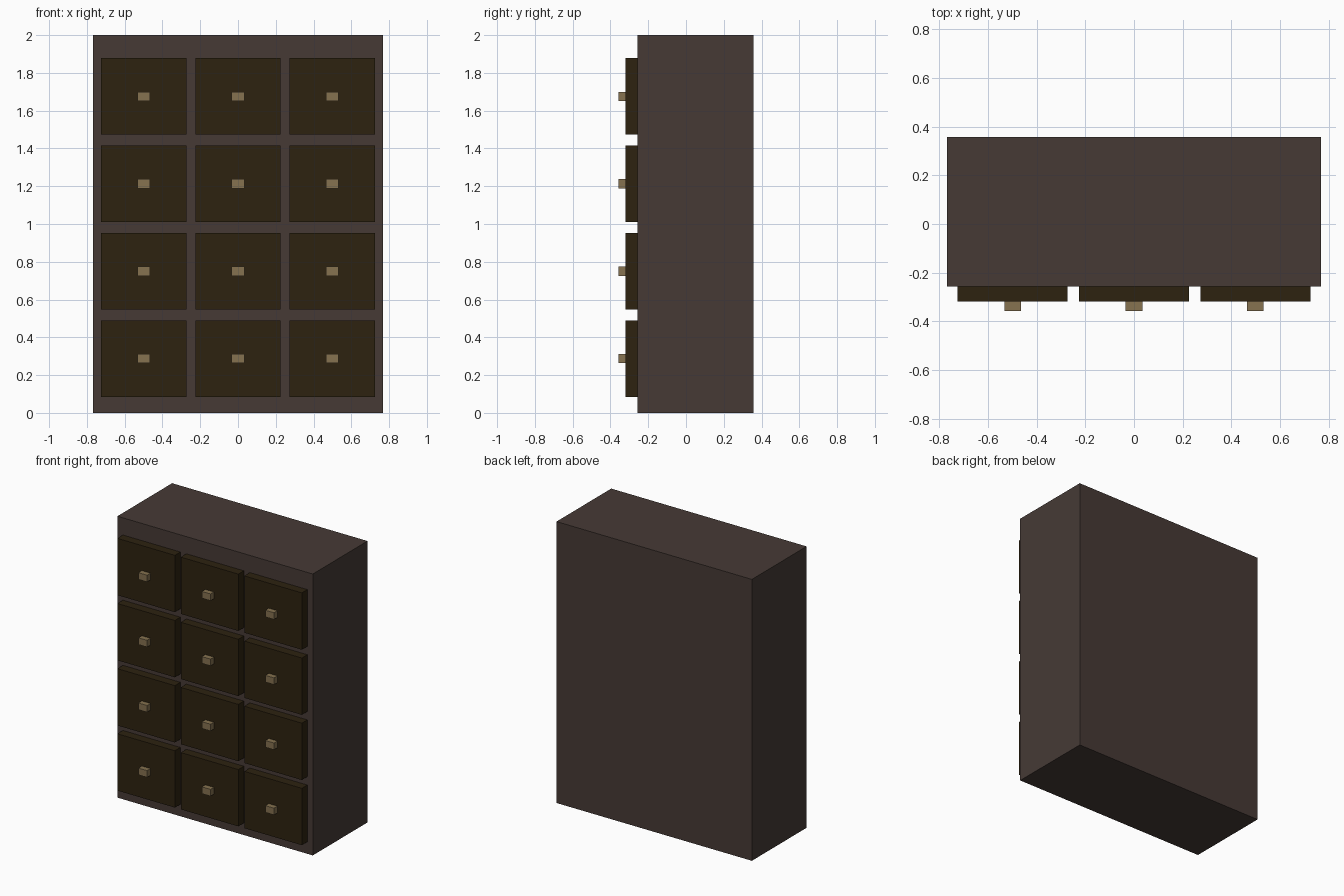
import bpy

if "Cube" in bpy.data.objects:
    bpy.data.objects.remove(bpy.data.objects["Cube"])


def material(name, rgb):
    m = bpy.data.materials.new(name)
    m.diffuse_color = (*rgb, 1)
    m.use_nodes = True
    m.node_tree.nodes["Principled BSDF"].inputs["Base Color"].default_value = m.diffuse_color
    return m


def box(name, lo, hi, mat):
    size = [b - a for a, b in zip(lo, hi)]
    centre = [(a + b) / 2 for a, b in zip(lo, hi)]
    bpy.ops.mesh.primitive_cube_add(size=1, location=centre)
    ob = bpy.context.object
    ob.name = name
    ob.scale = size
    bpy.ops.object.transform_apply(location=False, rotation=False, scale=True)
    ob.data.materials.append(mat)
    return ob


carcass_wood = material("carcass brown", (0.061, 0.042, 0.036))
drawer_wood = material("drawer dark brown", (0.026, 0.016, 0.005))
knob_brass = material("knob tan", (0.238, 0.168, 0.080))

BODY_FRONT, DRAWER_FRONT, DEPTH = -0.257, -0.319, 0.357

# Cabinet body
box("cabinet_body", (-0.768, BODY_FRONT, 0), (0.768, DEPTH, 2), carcass_wood)

# Drawer fronts with knobs, four rows of three
for row in range(4):
    z = 0.287 + 0.463 * row
    for col in range(3):
        x = (col - 1) * 0.499
        tag = f"{row + 1}_{col + 1}"
        box("drawer_front_" + tag, (x - 0.226, DRAWER_FRONT, z - 0.202),
            (x + 0.226, BODY_FRONT, z + 0.202), drawer_wood)
        box("drawer_knob_" + tag, (x - 0.034, -DEPTH, z - 0.024),
            (x + 0.034, DRAWER_FRONT, z + 0.024), knob_brass)
